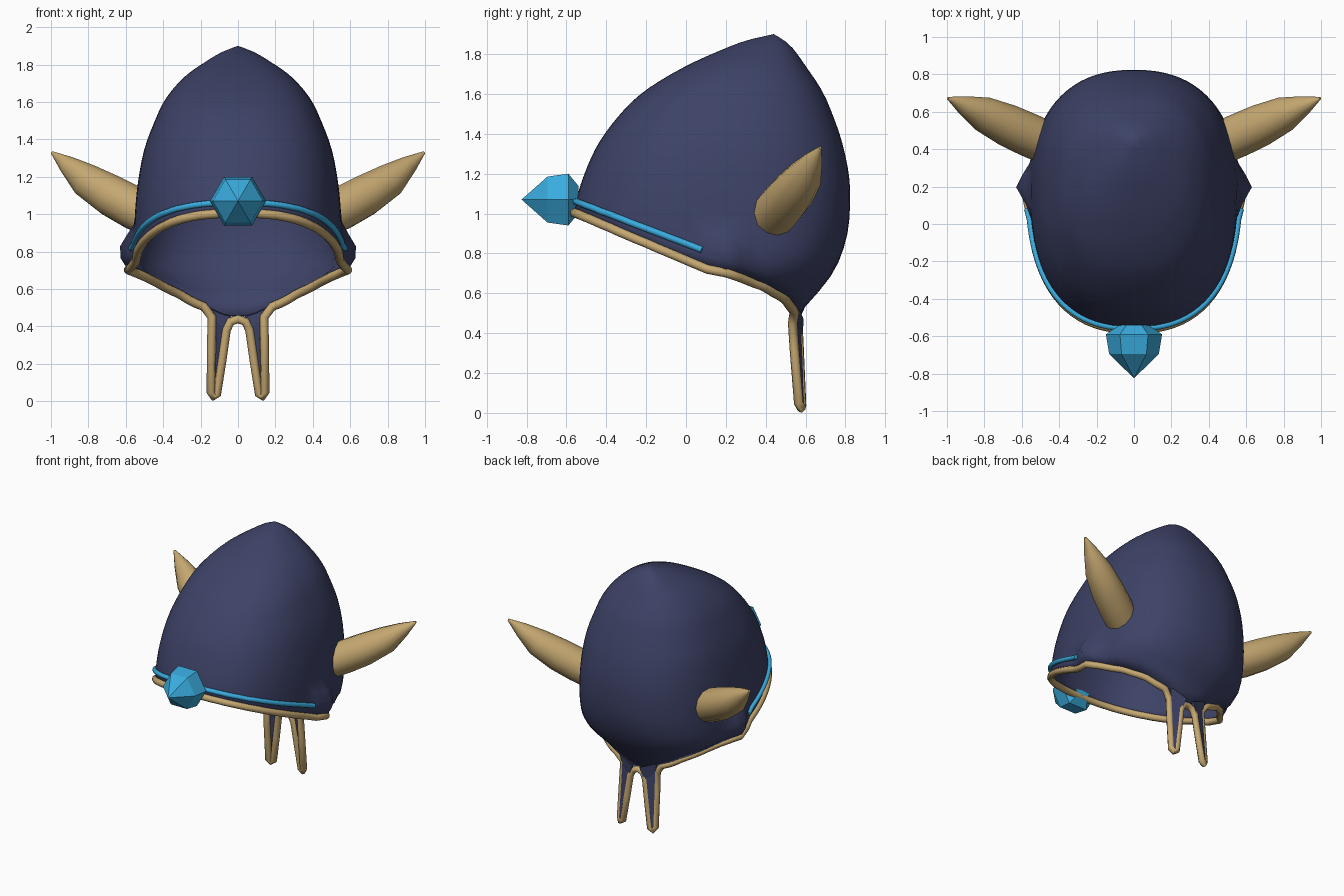
import bpy, bmesh, math
from mathutils import Vector

if "Cube" in bpy.data.objects:
    bpy.data.objects.remove(bpy.data.objects["Cube"])


def material(name, rgb):
    m = bpy.data.materials.new(name)
    m.diffuse_color = (*rgb, 1)
    m.use_nodes = True
    m.node_tree.nodes["Principled BSDF"].inputs["Base Color"].default_value = m.diffuse_color
    return m


NAVY = material("navy cloth", (0.047, 0.055, 0.135))
GOLD = material("tan gold", (0.56, 0.39, 0.165))
CYAN = material("sky blue", (0.042, 0.41, 0.73))

# Shell stations: height, front y, back y, half width, centre y
STATIONS = [
    (0.45, -0.57, 0.56, 0.31, 0.2), (0.5, -0.57, 0.575, 0.35, 0.2),
    (0.57, -0.57, 0.63, 0.385, 0.2), (0.63, -0.57, 0.685, 0.45, 0.2),
    (0.7, -0.57, 0.735, 0.535, 0.2), (0.78, -0.57, 0.775, 0.555, 0.2),
    (0.9, -0.57, 0.81, 0.555, 0.19), (1.02, -0.56, 0.822, 0.55, 0.18),
    (1.17, -0.52, 0.82, 0.535, 0.18), (1.35, -0.44, 0.785, 0.5, 0.2),
    (1.51, -0.32, 0.73, 0.44, 0.22), (1.62, -0.2, 0.68, 0.385, 0.25),
    (1.74, 0.0, 0.6, 0.28, 0.3), (1.83, 0.2, 0.535, 0.15, 0.37),
    (1.87, 0.31, 0.49, 0.08, 0.41), (1.9, 0.44, 0.44, 0.0, 0.44)]
# Rim line seen from the side: y, z
RIM = [(-0.57, 1.01), (0.12, 0.715), (0.22, 0.70), (0.4, 0.63),
       (0.5, 0.57), (0.55, 0.5), (0.56, 0.455)]
TOP, N, RINGS = 1.9, 80, 26


def lerp_table(tab, v):
    if v <= tab[0][0]:
        return tab[0][1]
    for (a, p), (b, q) in zip(tab, tab[1:]):
        if v <= b:
            return p + (q - p) * (v - a) / (b - a)
    return tab[-1][1]


def station(z):
    """Smooth interpolation between the shell stations."""
    z = min(max(z, STATIONS[0][0]), TOP)
    last = len(STATIONS) - 1
    i = next(k for k in range(last) if z <= STATIONS[k + 1][0])

    def slope(k, c):
        a, b = STATIONS[max(k - 1, 0)], STATIONS[min(k + 1, last)]
        return (b[c] - a[c]) / (b[0] - a[0])

    p, q = STATIONS[i], STATIONS[i + 1]
    h = q[0] - p[0]
    t = (z - p[0]) / h
    return [(2*t**3 - 3*t**2 + 1) * p[c] + (t**3 - 2*t**2 + t) * h * slope(i, c)
            + (3*t**2 - 2*t**3) * q[c] + (t**3 - t**2) * h * slope(i + 1, c)
            for c in range(1, 5)]


def shell_point(z, a, grow=0.0):
    """Point on the shell at a height and an angle; angle 0 is the front."""
    front, back, w, yc = station(z)
    s, c = math.sin(a), math.cos(a)
    e = 2 / 2.4
    x = math.copysign((w + grow) * abs(s) ** e, s)
    depth = (yc - front if c > 0 else back - yc) + grow
    y = yc - math.copysign(depth * abs(c) ** e, c)
    # pointed ear bump low on each side
    bump = max(0, 1 - abs(y - 0.2) / 0.14)
    bump *= lerp_table([(0.64, 0), (0.73, 1), (0.84, 1), (0.95, 0)], z)
    if abs(x) > 0.3:
        x += math.copysign(0.075 * bump, x)
    return Vector((x, y, z))


def rim_height(a):
    z = 1.3
    while z > 0.45 and z > lerp_table(RIM, shell_point(z, a).y):
        z -= 0.002
    return z


def finish(ob, mat, angle=None):
    ob.data.materials.append(mat)
    bpy.ops.object.select_all(action='DESELECT')
    ob.select_set(True)
    bpy.context.view_layer.objects.active = ob
    if ob.type == 'CURVE':
        bpy.ops.object.convert(target='MESH')
        ob = bpy.context.object
    if angle:
        bpy.ops.object.shade_smooth_by_angle(angle=math.radians(angle))
    return ob


def mesh_object(name, bm, mat, angle=None):
    bmesh.ops.recalc_face_normals(bm, faces=bm.faces)
    me = bpy.data.meshes.new(name)
    bm.to_mesh(me)
    bm.free()
    ob = bpy.data.objects.new(name, me)
    bpy.context.collection.objects.link(ob)
    return finish(ob, mat, angle)


def tube(name, pts, radius, mat, closed=False, radii=None, res=2):
    cu = bpy.data.curves.new(name, 'CURVE')
    cu.dimensions = '3D'
    cu.bevel_depth, cu.bevel_resolution = radius, res
    cu.use_fill_caps = True
    sp = cu.splines.new('POLY')
    sp.points.add(len(pts) - 1)
    for i, p in enumerate(pts):
        sp.points[i].co = (*p, 1)
        sp.points[i].radius = radii[i] if radii else 1
    sp.use_cyclic_u = closed
    ob = bpy.data.objects.new(name, cu)
    bpy.context.collection.objects.link(ob)
    return finish(ob, mat, 50)


def mirrored(pts):
    return [Vector((-p[0], p[1], p[2])) for p in pts]


# Helmet shell: rings from the apex down to the slanted rim
angles = [2 * math.pi * i / N for i in range(N)]
rims = [rim_height(a) for a in angles]
bm = bmesh.new()
apex = bm.verts.new((0, 0.44, TOP))
prev = None
for r in range(1, RINGS + 1):
    t = (r / RINGS) ** 1.4
    ring = [bm.verts.new(shell_point(TOP - (TOP - zr) * t, a)) for a, zr in zip(angles, rims)]
    for i in range(N):
        j = (i + 1) % N
        if prev:
            bm.faces.new((prev[i], prev[j], ring[j], ring[i]))
        else:
            bm.faces.new((apex, ring[j], ring[i]))
    prev = ring
shell = mesh_object("helmet_shell", bm, NAVY, 50)
solid = shell.modifiers.new("thickness", 'SOLIDIFY')
solid.thickness = 0.015
solid.offset = -1

# Gold trim: runs along the rim and around both hanging straps
side = [shell_point(rims[i], angles[i]) for i in range(N // 2 + 1)]
side = [p for i, p in enumerate(side) if i < N // 4 or p.x > 0.16]
outer = [(0.14, 0.535, 0.45), (0.142, 0.545, 0.3), (0.145, 0.565, 0.05)]
inner = [(0.112, 0.58, 0.04), (0.085, 0.572, 0.22), (0.062, 0.565, 0.38), (0.04, 0.562, 0.425)]
half = side + outer + [(0.132, 0.578, 0.025)] + inner
loop = half + [(0, 0.56, 0.44)] + mirrored(half[1:])[::-1]
tube("gold_trim", loop, 0.024, GOLD, closed=True)

# Navy cloth filling each strap
for sx, label in ((1, "right"), (-1, "left")):
    bm = bmesh.new()
    rows = []
    for p, q in zip([(0.15, 0.55, 0.52)] + outer, [(0.03, 0.57, 0.47), inner[2], inner[1], inner[0]]):
        rows.append([bm.verts.new((sx * x, y + dy, z)) for dy in (0, 0.02) for x, y, z in (p, q)])
    for a, b in zip(rows, rows[1:]):
        for i, j in ((0, 1), (1, 3), (3, 2), (2, 0)):
            bm.faces.new((a[i], a[j], b[j], b[i]))
    mesh_object("strap_cloth_" + label, bm, NAVY)

# Blue band above the trim at the front
band = []
for k in range(-24, 25):
    a = math.radians(84) * k / 24
    z = 1.1
    while z > 0.7 and z > 1.07 - 0.385 * (shell_point(z, a).y + 0.57):
        z -= 0.002
    band.append(shell_point(z, a, 0.006))
tube("blue_band", band, 0.017, CYAN)

# Horns
horn = [(0.48, 0.44, 0.995), (0.56, 0.475, 1.035), (0.68, 0.53, 1.1), (0.81, 0.59, 1.18),
        (0.91, 0.635, 1.262), (0.995, 0.673, 1.33)]
taper = [1.1, 1.12, 1.08, 0.9, 0.5, 0.07]
tube("horn_right", horn, 0.104, GOLD, radii=taper, res=4)
tube("horn_left", mirrored(horn), 0.104, GOLD, radii=taper, res=4)

# Faceted front gem: hexagonal rings closing to a point
bm = bmesh.new()
rings = []
for y, r in ((-0.54, 0.08), (-0.59, 0.15), (-0.695, 0.133)):
    rings.append([bm.verts.new((r * math.cos(k * math.pi / 3), y, 1.07 + r * math.sin(k * math.pi / 3)))
                  for k in range(6)])
tip = bm.verts.new((0, -0.825, 1.07))
bm.faces.new(rings[0])
for k in range(6):
    j = (k + 1) % 6
    for a, b in zip(rings, rings[1:]):
        bm.faces.new((a[k], a[j], b[j], b[k]))
    bm.faces.new((rings[-1][k], rings[-1][j], tip))
mesh_object("front_gem", bm, CYAN)
